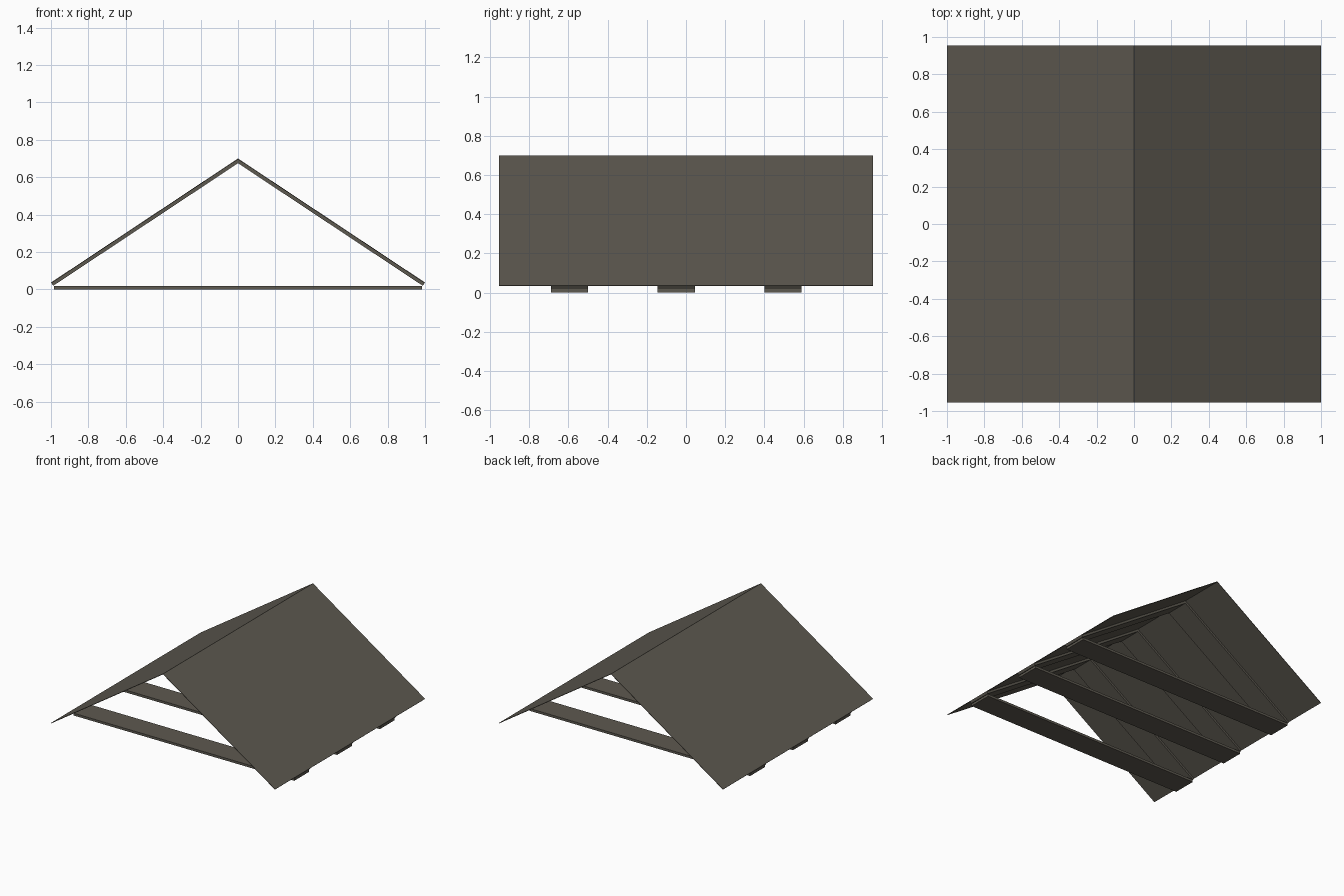
import bpy, bmesh, math

if "Cube" in bpy.data.objects:
    bpy.data.objects.remove(bpy.data.objects["Cube"])

wood = bpy.data.materials.new("weathered grey brown wood")
wood.diffuse_color = (0.11, 0.10, 0.08, 1)
wood.use_nodes = True
wood.node_tree.nodes["Principled BSDF"].inputs["Base Color"].default_value = wood.diffuse_color

APEX, EAVE = 0.70, 0.037          # heights of the outer roof surface
LENGTH = math.hypot(1, APEX - EAVE)
NX, NZ = (APEX - EAVE) / LENGTH, 1 / LENGTH   # outward normal of right slope


def extrude_profile(name, profile, y0, y1, mirror=False):
    """Extrude an x-z outline from y0 to y1."""
    bm = bmesh.new()
    face = bm.faces.new([bm.verts.new((x, y0, z)) for x, z in profile])
    res = bmesh.ops.extrude_face_region(bm, geom=[face])
    verts = [v for v in res["geom"] if isinstance(v, bmesh.types.BMVert)]
    bmesh.ops.translate(bm, verts=verts, vec=(0, y1 - y0, 0))
    bmesh.ops.recalc_face_normals(bm, faces=bm.faces)
    me = bpy.data.meshes.new(name)
    bm.to_mesh(me)
    bm.free()
    me.materials.append(wood)
    ob = bpy.data.objects.new(name, me)
    bpy.context.collection.objects.link(ob)
    if mirror:
        ob.modifiers.new("mirror", "MIRROR").use_axis[0] = True
    return ob


def slope(top, bottom):
    """Sloping slab outline between two depths below the roof surface."""
    return [(0, APEX - top / NZ),
            (1 - top * NX, EAVE - top * NZ),
            (1 - bottom * NX, EAVE - bottom * NZ),
            (0, APEX - bottom / NZ)]


# Thin roof sheets on both slopes
extrude_profile("roof_sheets", slope(0, 0.004), -0.955, 0.955, True)

# Three trusses: a pair of flat rafters and a flat tie board each
for i, y in enumerate((-0.595, -0.05, 0.495)):
    extrude_profile(f"rafters_{i + 1}", slope(0.004, 0.021),
                    y - 0.095, y + 0.095, True)
    extrude_profile(f"tie_board_{i + 1}",
                    [(-0.985, 0), (0.985, 0), (0.985, 0.019), (-0.985, 0.019)],
                    y - 0.095, y + 0.095)
